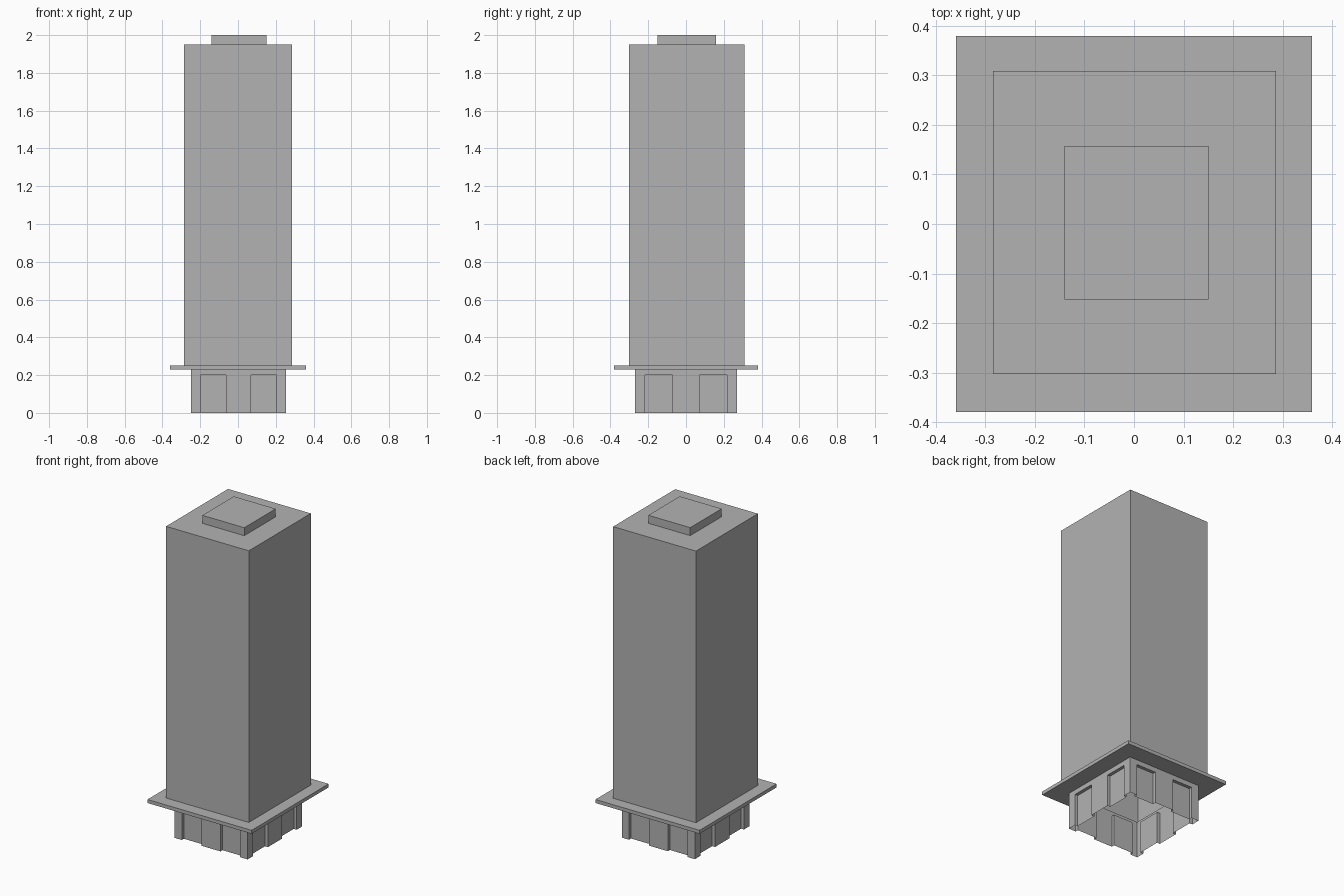
import bpy
import bmesh
from mathutils import Vector

cube = bpy.data.objects.get("Cube")
if cube:
    bpy.data.objects.remove(cube, do_unlink=True)

# One plain concrete grey for the whole tower
grey = bpy.data.materials.new("concrete_grey")
grey.use_nodes = True
grey.diffuse_color = (0.45, 0.45, 0.45, 1)
bsdf = grey.node_tree.nodes["Principled BSDF"]
bsdf.inputs["Base Color"].default_value = grey.diffuse_color
bsdf.inputs["Roughness"].default_value = 0.8

# Footprints: x min, x max, y min, y max
BASE = (-0.25, 0.255, -0.27, 0.27)
CANOPY = (-0.36, 0.36, -0.38, 0.38)
TOWER = (-0.285, 0.287, -0.303, 0.309)
ROOF_BOX = (-0.14, 0.15, -0.152, 0.158)


def finish(name, bm):
    mesh = bpy.data.meshes.new(name)
    bm.to_mesh(mesh)
    bm.free()
    mesh.materials.append(grey)
    obj = bpy.data.objects.new(name, mesh)
    bpy.context.collection.objects.link(obj)
    return obj


def corners(rect, z):
    x0, x1, y0, y1 = rect
    return [Vector(p) for p in ((x0, y0, z), (x1, y0, z), (x1, y1, z), (x0, y1, z))]


def loft(name, levels, cap=False):
    """Join rectangles from bottom to top, optionally closing the top."""
    bm = bmesh.new()
    rings = [[bm.verts.new(p) for p in corners(r, z)] for r, z in levels]
    for a, b in zip(rings, rings[1:]):
        for i in range(4):
            j = (i + 1) % 4
            bm.faces.new((a[i], a[j], b[j], b[i]))
    if cap:
        bm.faces.new(rings[-1])
    return finish(name, bm)


def doorway_walls(name, rect, height, door_top, depth):
    """Thin walls, each with two shallow door recesses open at the floor."""
    bm = bmesh.new()

    def quad(*points):
        bm.faces.new([bm.verts.new(p) for p in points])

    up = Vector((0, 0, 1))
    ring = corners(rect, 0)
    for i in range(4):
        start, end = ring[i], ring[(i + 1) % 4]
        along = end - start
        inward = up.cross(along).normalized() * depth
        stops = [start + along * t for t in (0, 0.1, 0.37, 0.63, 0.9, 1)]
        lintel, top = up * door_top, up * height
        for k, (a, b) in enumerate(zip(stops, stops[1:])):
            quad(a + lintel, b + lintel, b + top, a + top)
            if k % 2 == 0:
                quad(a, b, b + lintel, a + lintel)
                continue
            c, d = a + inward, b + inward
            quad(c, d, d + lintel, c + lintel)             # door panel
            quad(a, c, c + lintel, a + lintel)             # jambs
            quad(d, b, b + lintel, d + lintel)
            quad(a + lintel, c + lintel, d + lintel, b + lintel)  # soffit
    bmesh.ops.remove_doubles(bm, verts=bm.verts, dist=0.0001)
    return finish(name, bm)


# Ground floor, canopy, shaft and rooftop plant box
doorway_walls("ground_floor_walls", BASE, 0.23, 0.2, 0.02)
loft("canopy", [(BASE, 0.23), (CANOPY, 0.23), (CANOPY, 0.252), (TOWER, 0.252)])
loft("tower_shaft", [(TOWER, 0.252), (TOWER, 1.95)], cap=True)
loft("roof_box", [(ROOF_BOX, 1.95), (ROOF_BOX, 2.0)], cap=True)
